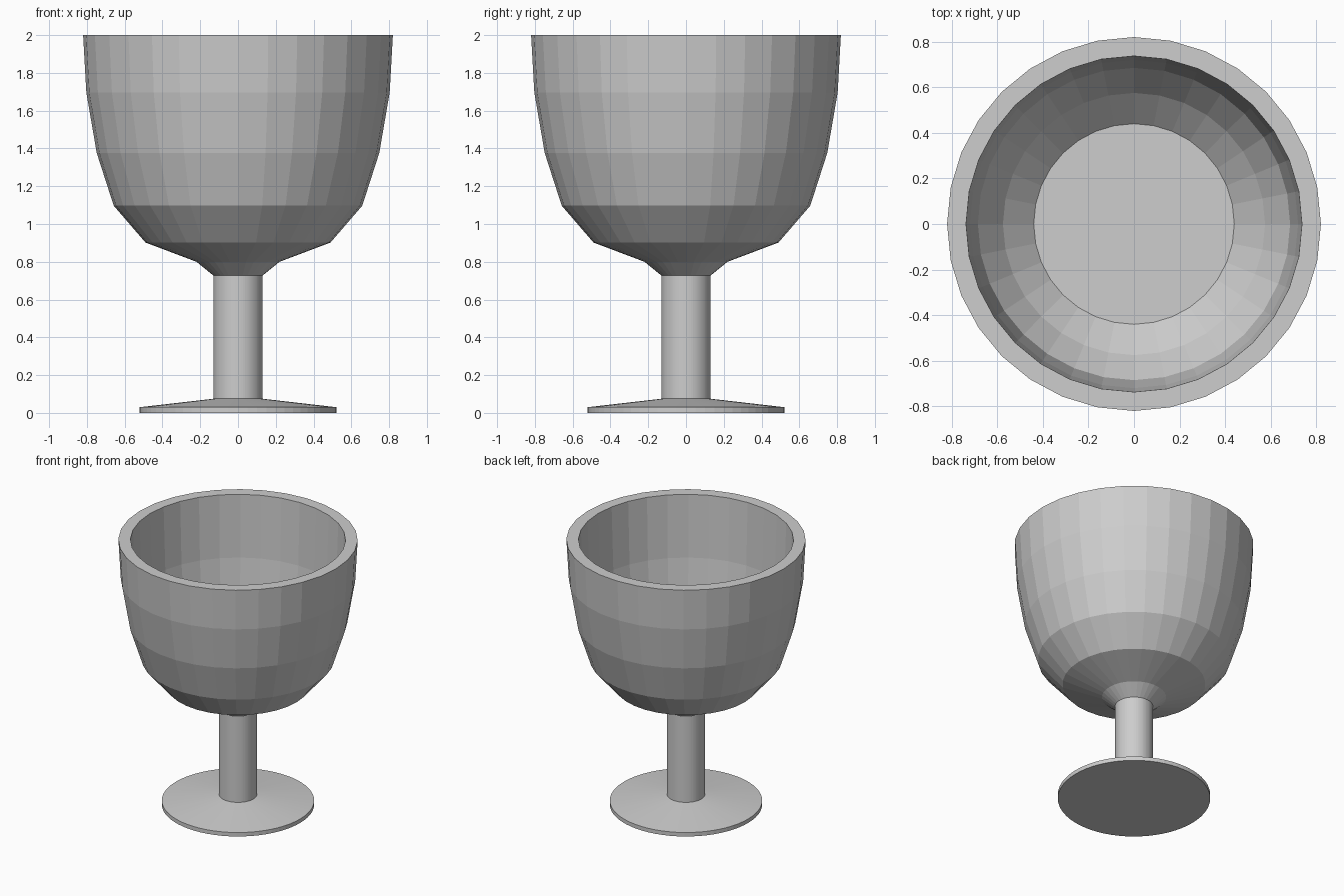
import bpy
import bmesh
from math import cos, sin, tau

cube = bpy.data.objects.get("Cube")
if cube:
    bpy.data.objects.remove(cube, do_unlink=True)

grey = bpy.data.materials.new("plain grey")
grey.use_nodes = True
grey.diffuse_color = (0.61, 0.61, 0.61, 1)
grey.node_tree.nodes["Principled BSDF"].inputs["Base Color"].default_value = (0.61, 0.61, 0.61, 1)


def lathe(name, profile, sides, cap_start=False, cap_end=False):
    """Revolve (radius, height) points, listed with the surface facing right of travel."""
    bm = bmesh.new()
    rings = [[bm.verts.new((r * cos(tau * i / sides), r * sin(tau * i / sides), z))
              for i in range(sides)] for r, z in profile]
    for low, high in zip(rings, rings[1:]):
        for i in range(sides):
            j = (i + 1) % sides
            bm.faces.new((low[i], low[j], high[j], high[i]))
    if cap_start:
        bm.faces.new(rings[0][::-1])
    if cap_end:
        bm.faces.new(rings[-1])
    mesh = bpy.data.meshes.new(name)
    bm.to_mesh(mesh)
    bm.free()
    mesh.materials.append(grey)
    obj = bpy.data.objects.new(name, mesh)
    bpy.context.collection.objects.link(obj)
    return obj


# Foot: thin disc with a gently sloping top
lathe("foot", [(0.522, 0), (0.522, 0.03), (0.13, 0.075)], 64, cap_start=True)

# Stem: straight cylinder
lathe("stem", [(0.13, 0.075), (0.13, 0.727)], 64)

# Bowl: faceted outer wall, flat rim, inner wall and flat floor
outer = [(0.13, 0.727), (0.22, 0.8), (0.49, 0.902), (0.658, 1.097),
         (0.748, 1.376), (0.803, 1.696), (0.82, 2)]
inner = [(0.737, 2), (0.72, 1.53), (0.685, 1.23), (0.575, 1.07), (0.44, 0.94)]
lathe("bowl", outer + inner, 32, cap_end=True)
